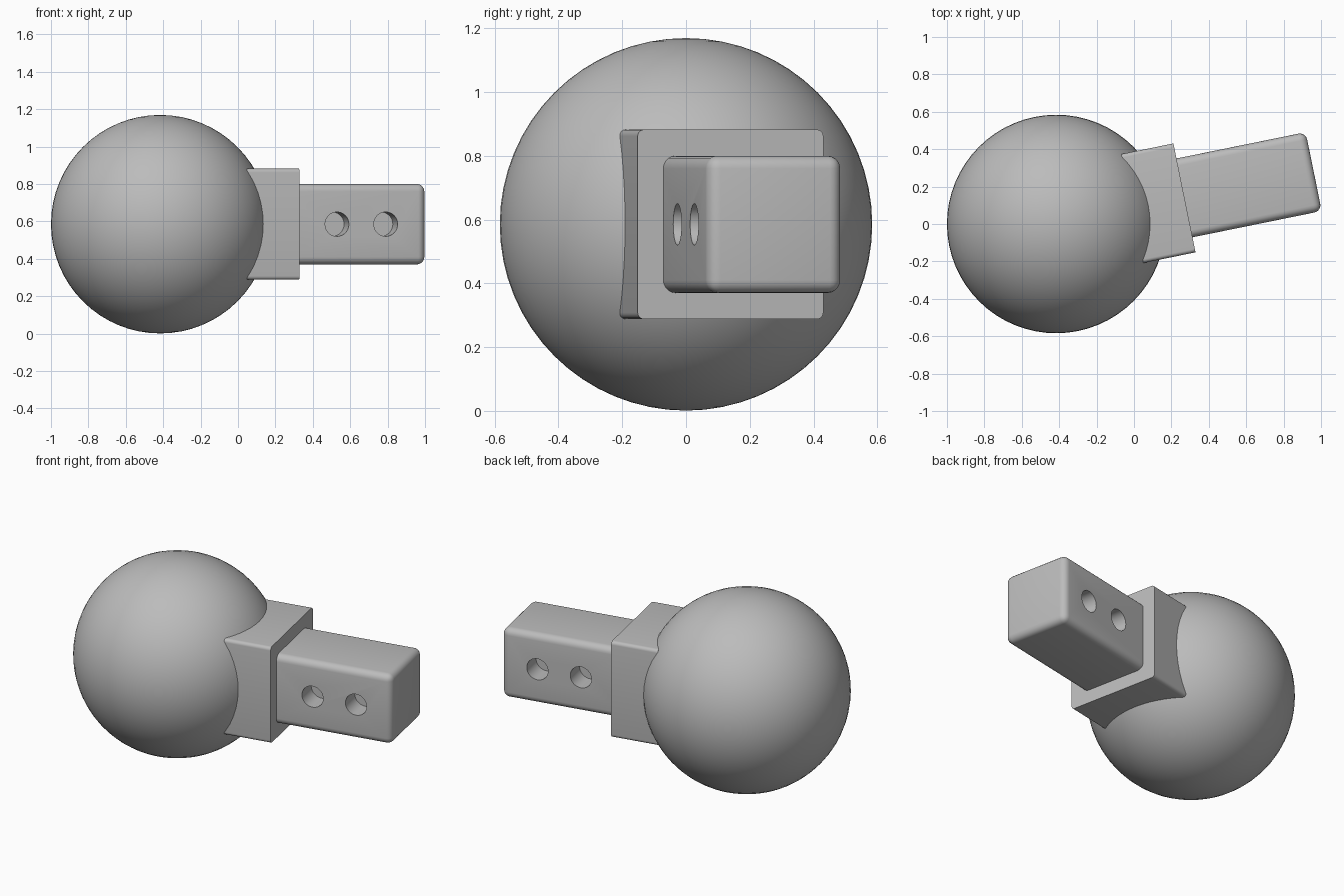
import bpy, bmesh, math
from mathutils import Matrix, Vector

if "Cube" in bpy.data.objects:
    bpy.data.objects.remove(bpy.data.objects["Cube"])

CENTRE = Vector((-0.416, 0, 0.585))
RADIUS = 0.584
# Local frame at the ball centre: x runs along the tilted arm
FRAME = Matrix.Translation(CENTRE) @ Matrix.Rotation(math.radians(11.5), 4, "Z")

grey = bpy.data.materials.new("plain grey")
grey.use_nodes = True
grey.diffuse_color = (0.5, 0.5, 0.5, 1)
grey.node_tree.nodes["Principled BSDF"].inputs["Base Color"].default_value = (0.5, 0.5, 0.5, 1)


def finish(name, bm):
    mesh = bpy.data.meshes.new(name)
    bmesh.ops.recalc_face_normals(bm, faces=bm.faces)
    bm.to_mesh(mesh)
    bm.free()
    mesh.materials.append(grey)
    obj = bpy.data.objects.new(name, mesh)
    obj.matrix_world = FRAME
    bpy.context.collection.objects.link(obj)
    return obj


def block(name, start, end, width, bevel, round_end):
    """Square bar along local x with rounded long edges and optional rounded end."""
    bm = bmesh.new()
    size = Matrix.Diagonal((end - start, width, width, 1))
    bmesh.ops.create_cube(bm, size=1, matrix=Matrix.Translation(((start + end) / 2, 0, 0)) @ size)
    edges = []
    for e in bm.edges:
        a, b = (v.co.x for v in e.verts)
        if abs(a - b) > 0.01 or (round_end and min(a, b) > end - 0.01):
            edges.append(e)
    bmesh.ops.bevel(bm, geom=edges, offset=bevel, segments=5, profile=0.5, affect="EDGES")
    return finish(name, bm)


def cut(target, cutter):
    cutter.hide_render = True
    mod = target.modifiers.new("cut", "BOOLEAN")
    mod.operation = "DIFFERENCE"
    mod.solver = "EXACT"
    mod.object = cutter
    bpy.context.view_layer.objects.active = target
    bpy.ops.object.modifier_apply(modifier=mod.name)
    bpy.data.objects.remove(cutter)


def smooth(obj, angle):
    bpy.ops.object.select_all(action="DESELECT")
    obj.select_set(True)
    bpy.context.view_layer.objects.active = obj
    bpy.ops.object.shade_smooth_by_angle(angle=math.radians(angle))


# Ball
bm = bmesh.new()
bmesh.ops.create_uvsphere(bm, u_segments=64, v_segments=32, radius=RADIUS)
ball = finish("ball", bm)

# Square collar seated on the ball
collar = block("collar", 0.415, 0.70, 0.594, 0.02, False)

# Arm with rounded edges and a rounded free end
arm = block("arm", 0.66, 1.405, 0.43, 0.04, True)

# Two blind round holes in each side of the arm
for side in (-1, 1):
    for x in (0.921, 1.187):
        bm = bmesh.new()
        place = Matrix.Translation((x, side * 0.215, 0)) @ Matrix.Rotation(math.pi / 2, 4, "X")
        bmesh.ops.create_cone(bm, cap_ends=True, segments=32, radius1=0.065,
                              radius2=0.065, depth=0.26, matrix=place)
        cut(arm, finish("hole_cutter", bm))

smooth(ball, 60)
smooth(collar, 30)
smooth(arm, 30)
